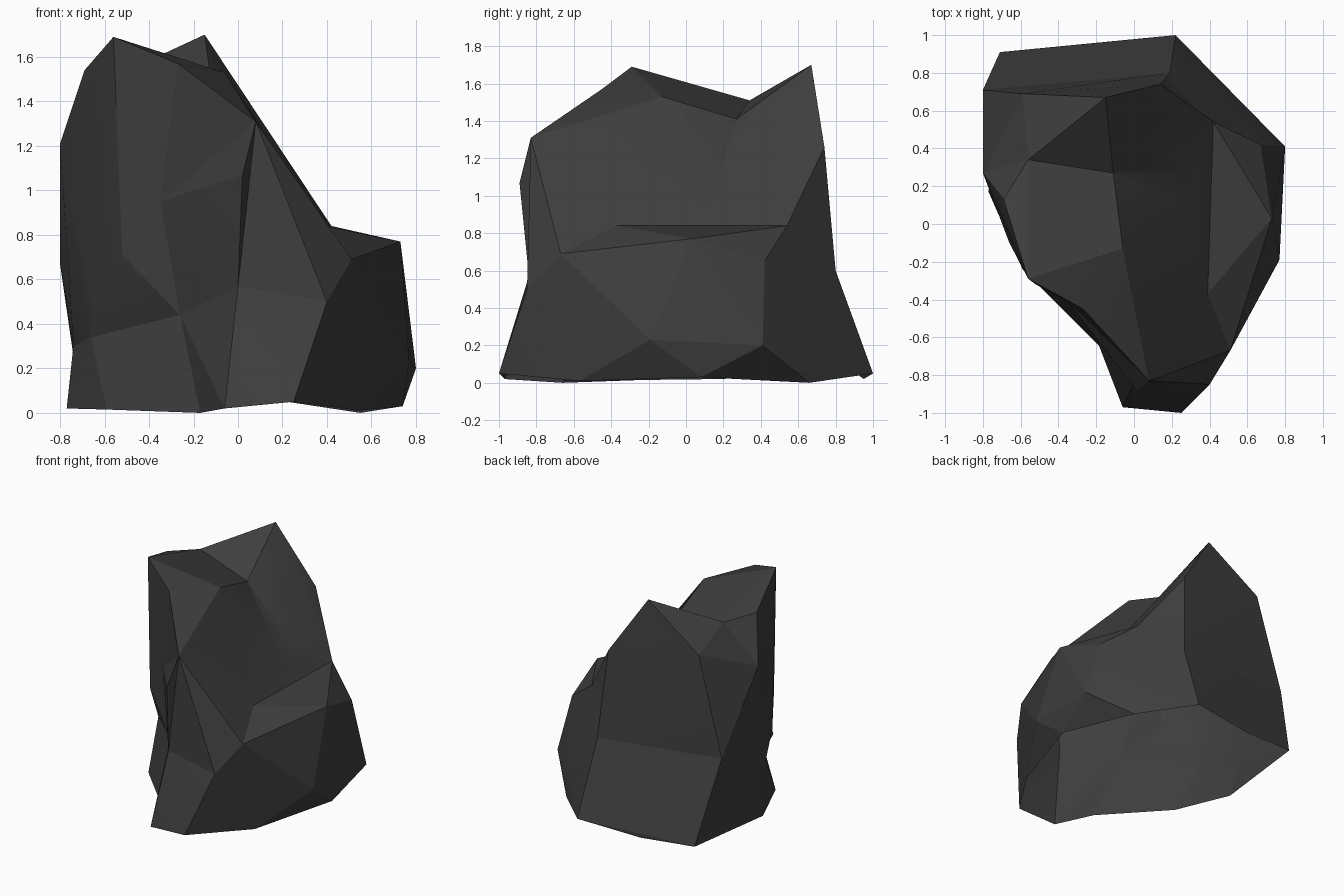
import bpy
import bmesh
from math import radians, cos, sin, tau
from mathutils import Vector
from mathutils.bvhtree import BVHTree

default_cube = bpy.data.objects.get("Cube")
if default_cube:
    bpy.data.objects.remove(default_cube, do_unlink=True)

# One dark stone colour
stone = bpy.data.materials.new("dark_stone")
stone.use_nodes = True
colour = (0.048, 0.048, 0.048, 1)
stone.diffuse_color = colour
shader = stone.node_tree.nodes["Principled BSDF"]
shader.inputs["Base Color"].default_value = colour
shader.inputs["Roughness"].default_value = 0.9

# Corners of the two summits and the saddle between them
summit = dict(
    front_peak=(-.56, -.29, 1.69), back_peak=(-.15, .67, 1.7),
    brow=(-.27, -.45, 1.57), nose=(.08, -.83, 1.31),
    crest=(-.06, -.13, 1.53), saddle_left=(-.56, .34, 1.51),
    saddle_right=(-.11, .27, 1.41), shoulder=(-.69, .13, 1.54),
    cheek=(-.8, .27, 1.21), nape=(-.59, .69, 1.4), spine=(.14, .74, 1.26))

# Corners half way up the walls
wall = dict(
    back_waist=(.19, .8, .6), back_corner=(-.8, .71, .67),
    overhang=(-.52, -.32, .71), overhang_rim=(-.66, -.1, .55),
    crack_top=(-.35, -.41, .95), crack_low=(-.26, -.45, .44),
    notch=(-.66, -.02, .34), notch_back=(-.74, .3, .3),
    rib_top=(.02, -.89, 1.07), rib_waist=(0, -.84, .57),
    rib_side=(.4, -.85, .5))

# Corners of the broad step on the left side
ledge = dict(
    ledge_back=(.42, .54, .84), ledge_tip=(.73, .03, .77),
    ledge_front=(.51, -.67, .69), inner_front=(.39, -.37, .84),
    inner_back=(.37, .2, .83), hip=(.67, .42, .65),
    hip_low=(.8, .41, .2), flank=(.77, -.19, .23))

# Corners where the boulder meets the ground
ground = dict(
    heel=(.22, 1, .05), heel_right=(-.71, .91, .05), heel_mid=(-.28, .95, .02),
    foot_right=(-.77, .17, .02), foot_front=(-.59, -.24, .015),
    toe_side=(-.17, -.66, 0), toe_right=(-.06, -.97, .02),
    toe_left=(.25, -1, .05), sole_front=(.54, -.57, .01),
    sole_mid=(.74, .08, .03), sole_back=(.55, .66, 0))

corners = {**summit, **wall, **ledge, **ground}


def facet_block(name, corner_names):
    """Convex flat-faced chunk of stone wrapped round the named corners."""
    bm = bmesh.new()
    for key in corner_names.split():
        bm.verts.new(corners[key])
    bmesh.ops.convex_hull(bm, input=bm.verts[:])
    loose = [v for v in bm.verts if not v.link_faces]
    bmesh.ops.delete(bm, geom=loose, context="VERTS")
    bmesh.ops.recalc_face_normals(bm, faces=bm.faces[:])
    mesh = bpy.data.meshes.new(name)
    bm.to_mesh(mesh)
    bm.free()
    mesh.materials.append(stone)
    block = bpy.data.objects.new(name, mesh)
    bpy.context.collection.objects.link(block)
    return block


# Solid core that the outer chunks are fused to
boulder = facet_block(
    "boulder",
    "crack_low notch notch_back back_corner back_waist ledge_back inner_back "
    "inner_front saddle_right toe_side sole_back heel_mid")

chunks = [
    # Upper stone: back summit, front summit and the nose
    facet_block("back_summit",
                "back_peak nape spine saddle_left saddle_right cheek back_corner "
                "back_waist ledge_back inner_back"),
    facet_block("front_summit",
                "front_peak brow crack_top overhang overhang_rim crack_low notch "
                "notch_back cheek shoulder saddle_left saddle_right crest back_corner"),
    facet_block("nose_block",
                "brow crest nose crack_top saddle_right saddle_left "
                "inner_front inner_back"),
    # Front rib running down to the toe, with a proud lip beside it
    facet_block("rib_lip", "crack_top rib_top nose crack_low rib_waist"),
    facet_block("rib_upper",
                "crack_top nose crack_low rib_waist rib_side ledge_front "
                "inner_front"),
    facet_block("rib_lower",
                "rib_waist crack_low toe_side toe_right toe_left rib_side "
                "ledge_front sole_front"),
    # Lower stone: side step, rear base and front right foot
    facet_block("side_ledge",
                "ledge_back ledge_tip ledge_front inner_front inner_back hip hip_low "
                "flank sole_front sole_mid sole_back toe_left rib_side toe_side"),
    facet_block("rear_base",
                "back_waist back_corner heel heel_mid heel_right hip hip_low "
                "ledge_back sole_back notch_back crack_low toe_side"),
    facet_block("right_foot",
                "crack_low notch notch_back foot_right foot_front toe_side "
                "heel_right sole_back"),
]

# Fuse the chunks into one skin
for chunk in chunks:
    fuse = boulder.modifiers.new(chunk.name, "BOOLEAN")
    fuse.operation = "UNION"
    fuse.solver = "EXACT"
    fuse.object = chunk
fused = boulder.evaluated_get(bpy.context.evaluated_depsgraph_get())
skin = bpy.data.meshes.new_from_object(fused)
boulder.modifiers.clear()
boulder.data = skin
for chunk in chunks:
    bpy.data.objects.remove(chunk, do_unlink=True)

bm = bmesh.new()
bm.from_mesh(skin)
bmesh.ops.remove_doubles(bm, verts=bm.verts[:], dist=0.002)
bm.normal_update()

# Drop the underside and any pocket sealed inside the stone
tree = BVHTree.FromBMesh(bm)
sky = [Vector((cos(tau * i / 24), sin(tau * i / 24), z))
       for i in range(24) for z in (-0.1, 0.3, 0.8, 2)]


def is_outer(face):
    if face.normal.z < -0.8 and face.calc_center_median().z < 0.15:
        return False
    start = face.calc_center_median() + face.normal * 0.002
    return any(tree.ray_cast(start, ray)[0] is None
               for ray in sky if ray.dot(face.normal) > 0)


hidden = [f for f in bm.faces if not is_outer(f)]
bmesh.ops.delete(bm, geom=hidden, context="FACES")
bmesh.ops.dissolve_limit(bm, angle_limit=radians(2), verts=bm.verts[:],
                         edges=bm.edges[:])
bm.to_mesh(skin)
bm.free()

# Soft shading over shallow creases, crisp on real edges
skin.shade_smooth()
skin.set_sharp_from_angle(angle=radians(16))
